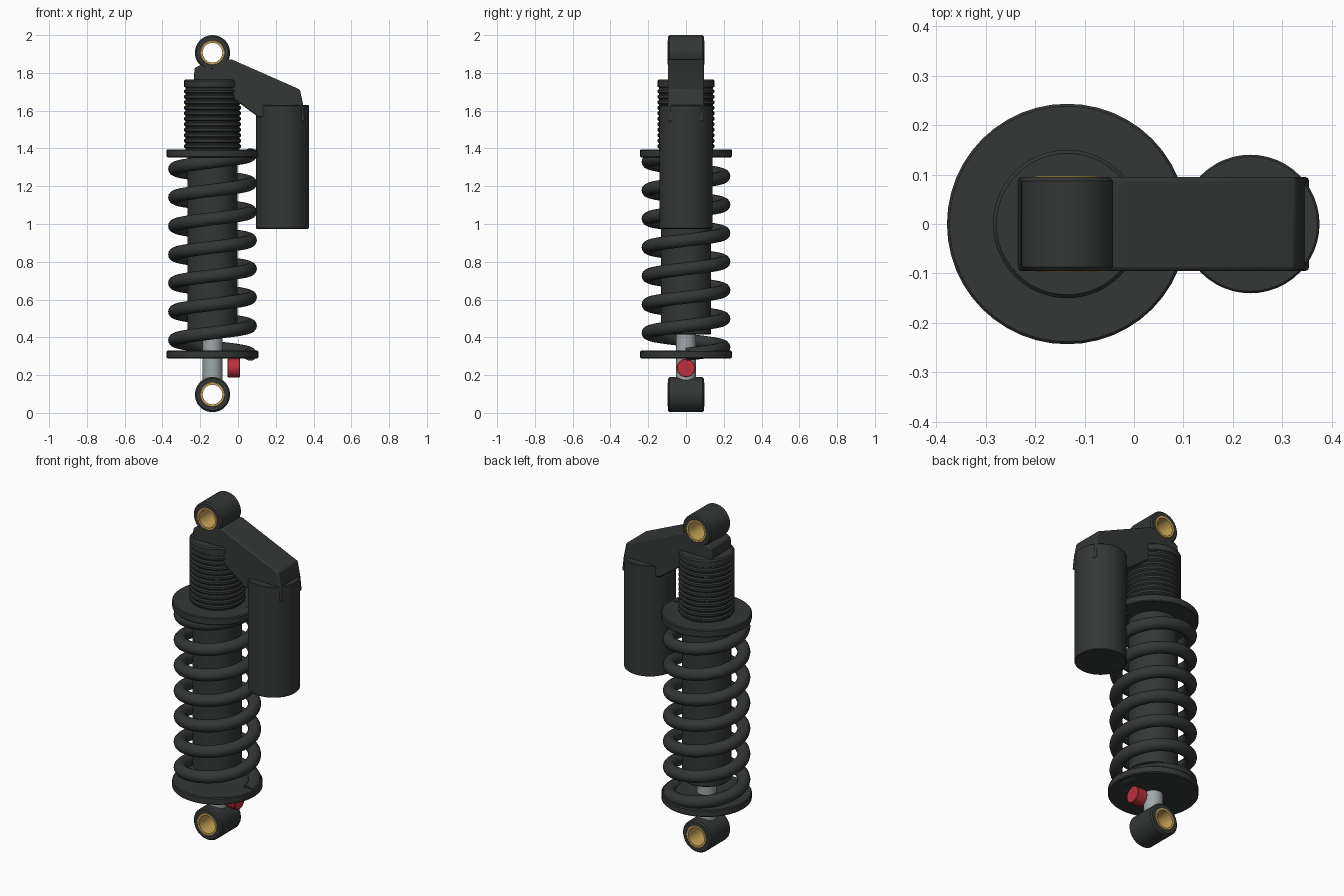
import bpy, bmesh
from math import sin, cos, pi, radians
from mathutils import Matrix, Vector

if "Cube" in bpy.data.objects:
    bpy.data.objects.remove(bpy.data.objects["Cube"])

AX = -0.135  # x of the main damper axis


def mat(name, rgb):
    m = bpy.data.materials.new(name)
    m.diffuse_color = (*rgb, 1)
    m.use_nodes = True
    m.node_tree.nodes["Principled BSDF"].inputs["Base Color"].default_value = m.diffuse_color
    return m


BLACK = mat("black", (0.035, 0.038, 0.038))
STEEL = mat("steel", (0.35, 0.39, 0.40))
GOLD = mat("gold", (0.60, 0.38, 0.10))
RED = mat("red", (0.50, 0.03, 0.045))


def finish(bm, name, material, bevel=0):
    bmesh.ops.recalc_face_normals(bm, faces=bm.faces)
    me = bpy.data.meshes.new(name)
    bm.to_mesh(me)
    bm.free()
    ob = bpy.data.objects.new(name, me)
    bpy.context.collection.objects.link(ob)
    me.materials.append(material)
    bpy.ops.object.select_all(action='DESELECT')
    ob.select_set(True)
    bpy.context.view_layer.objects.active = ob
    if bevel:
        b = ob.modifiers.new("bevel", 'BEVEL')
        b.width, b.segments, b.limit_method = bevel, 2, 'ANGLE'
    bpy.ops.object.shade_smooth_by_angle(angle=radians(35))
    return ob


def lathe(name, profile, material, loc, axis='Z', sides=48, closed=False):
    """Revolve (radius, height) points; closed makes a ring, otherwise ends are capped."""
    bm = bmesh.new()
    rings = [[bm.verts.new((r * cos(2 * pi * i / sides), r * sin(2 * pi * i / sides), z))
              for i in range(sides)] for r, z in profile]
    pairs = list(zip(rings, rings[1:]))
    if closed:
        pairs.append((rings[-1], rings[0]))
    else:
        bm.faces.new(rings[0])
        bm.faces.new(rings[-1])
    for a, b in pairs:
        for i in range(sides):
            j = (i + 1) % sides
            bm.faces.new((a[i], a[j], b[j], b[i]))
    rot = {'Z': Matrix(), 'Y': Matrix.Rotation(pi / 2, 4, 'X'), 'X': Matrix.Rotation(pi / 2, 4, 'Y')}[axis]
    bmesh.ops.transform(bm, matrix=Matrix.Translation(loc) @ rot, verts=bm.verts)
    return finish(bm, name, material)


def rod(r, z0, z1, b=0.005):
    return [(r - b, z0), (r, z0 + b), (r, z1 - b), (r - b, z1)]


def tube(ro, ri, h, b):
    return [(ri, -h), (ro - b, -h), (ro, -h + b), (ro, h - b), (ro - b, h), (ri, h)]


# Mounting eyes with bushings
for label, z in (("upper", 1.907), ("lower", 0.097)):
    lathe(label + "_eye", tube(0.093, 0.064, 0.095, 0.008), BLACK, (AX, 0, z), 'Y', closed=True)
    lathe(label + "_bushing", tube(0.066, 0.052, 0.097, 0.003), GOLD, (AX, 0, z), 'Y', closed=True)

# Damper body, threaded upper sleeve and piston rod
lathe("damper_body", rod(0.133, 0.415, 1.40), BLACK, (AX, 0, 0))
threads = [(0.143, 1.36)]
for i in range(11):
    z = 1.40 + i * 0.029
    threads += [(0.143, z), (0.15, z + 0.006), (0.15, z + 0.018), (0.143, z + 0.024)]
threads += [(0.143, 1.722), (0.15, 1.726), (0.15, 1.758), (0.143, 1.766)]
lathe("threaded_sleeve", threads, BLACK, (AX, 0, 0))
lathe("piston_rod", rod(0.052, 0.16, 0.45), STEEL, (AX, 0, 0), sides=32)

# Spring collars
lathe("upper_collar", rod(0.243, 1.352, 1.395), BLACK, (AX, 0, 0))
lathe("lower_collar", rod(0.243, 0.288, 0.33), BLACK, (AX, 0, 0))

# Coil spring, a circle swept along a helix
TURNS, STEPS, SIDES, R, WIRE, PITCH = 7, 48, 14, 0.2, 0.035, 0.151
bm = bmesh.new()
loops = []
for k in range(TURNS * STEPS + 1):
    a = 2 * pi * k / STEPS
    out = Vector((cos(a), sin(a), 0))
    along = Vector((-sin(a) * R, cos(a) * R, PITCH / (2 * pi))).normalized()
    up = out.cross(along)
    c = Vector((AX, 0, 0.31 + PITCH * k / STEPS)) + out * R
    loops.append([bm.verts.new(c + WIRE * (out * cos(2 * pi * s / SIDES) + up * sin(2 * pi * s / SIDES)))
                  for s in range(SIDES)])
for p, q in zip(loops, loops[1:]):
    for s in range(SIDES):
        t = (s + 1) % SIDES
        bm.faces.new((p[s], p[t], q[t], q[s]))
bm.faces.new(loops[0])
bm.faces.new(loops[-1])
finish(bm, "coil_spring", BLACK)

# Reservoir bridge, extruded side profile
outline = [(-0.235, 1.75), (-0.23, 1.825), (-0.2, 1.842), (-0.135, 1.828), (-0.07, 1.872), (-0.035, 1.872),
           (0.328, 1.712), (0.345, 1.63), (0.355, 1.542), (0.106, 1.567), (-0.06, 1.69)]
bm = bmesh.new()
face = bm.faces.new([bm.verts.new((x, -0.095, z)) for x, z in outline])
ext = bmesh.ops.extrude_face_region(bm, geom=[face])
bmesh.ops.translate(bm, vec=(0, 0.19, 0), verts=[v for v in ext['geom'] if isinstance(v, bmesh.types.BMVert)])
finish(bm, "reservoir_bridge", BLACK, bevel=0.008)

# Side reservoir
lathe("reservoir", rod(0.14, 0.974, 1.63, 0.004), BLACK, (0.235, 0, 0))

# Red rebound adjuster under the lower collar
lathe("adjuster_knob", rod(0.05, -0.033, 0.033, 0.003), RED, (-0.022, 0, 0.238), 'X', sides=12)
